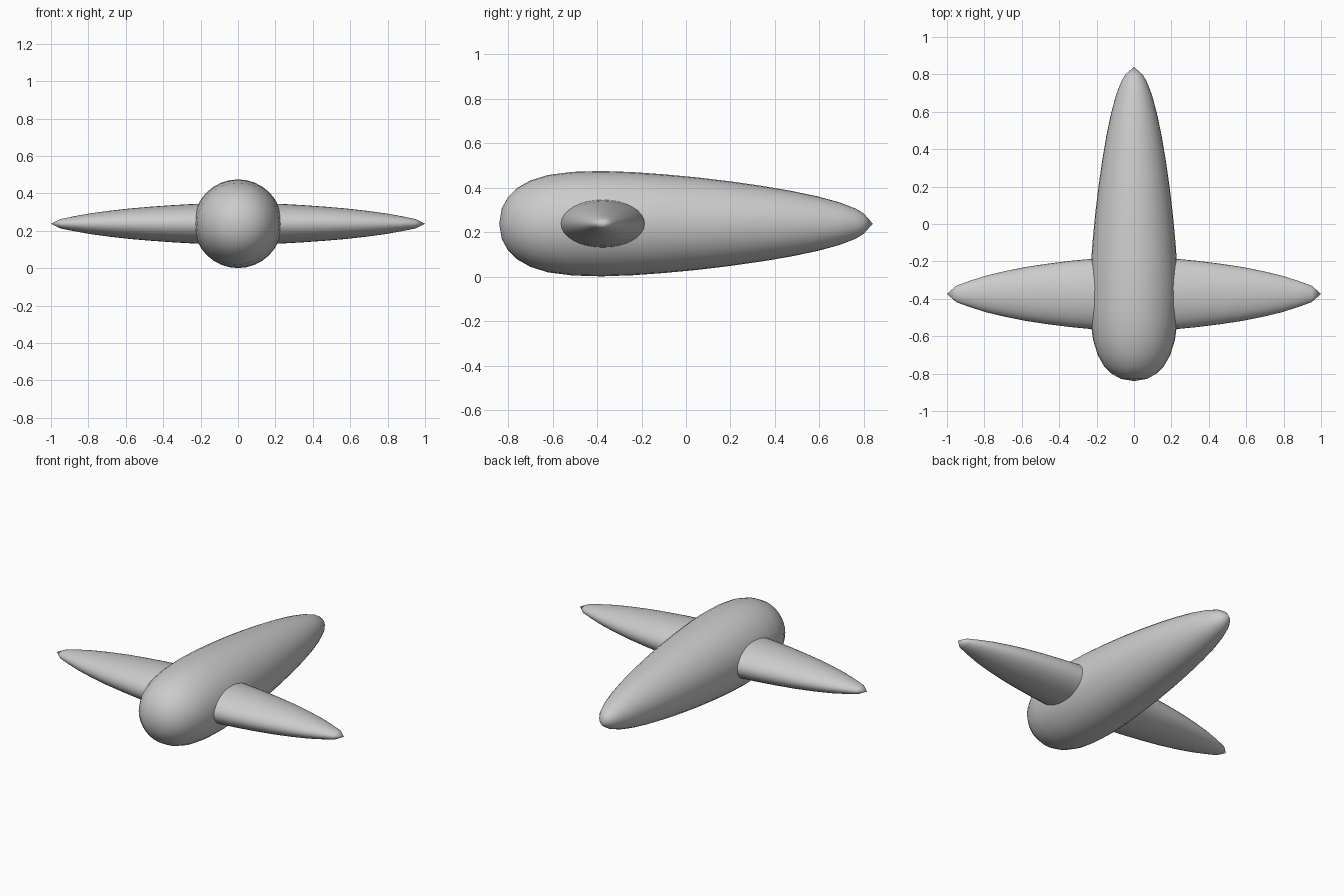
import bpy, bmesh, math

if "Cube" in bpy.data.objects:
    bpy.data.objects.remove(bpy.data.objects["Cube"])

CENTRE_Z = 0.238
SIDES = 32


def lathe(name, profile, place):
    """Skin rings (distance, radius); place(d, u, v) gives the final position."""
    bm = bmesh.new()
    rings = []
    for d, r in profile:
        if r == 0:
            rings.append([bm.verts.new(place(d, 0, 0))])
        else:
            rings.append([bm.verts.new(place(d, r * math.cos(2 * math.pi * i / SIDES),
                                             r * math.sin(2 * math.pi * i / SIDES)))
                          for i in range(SIDES)])
    for a, b in zip(rings, rings[1:]):
        for i in range(SIDES):
            j = (i + 1) % SIDES
            if len(a) == 1:
                bm.faces.new((a[0], b[i], b[j]))
            elif len(b) == 1:
                bm.faces.new((a[i], b[0], a[j]))
            else:
                bm.faces.new((a[i], b[i], b[j], a[j]))
    bmesh.ops.recalc_face_normals(bm, faces=bm.faces)
    for f in bm.faces:
        f.smooth = True
    mesh = bpy.data.meshes.new(name)
    bm.to_mesh(mesh)
    bm.free()
    obj = bpy.data.objects.new(name, mesh)
    bpy.context.collection.objects.link(obj)
    return obj


# Fuselage: blunt nose at -y, long taper to a pointed tail at +y
fuselage = [(-0.84, 0), (-0.828, 0.07), (-0.80, 0.12), (-0.76, 0.16), (-0.70, 0.194),
            (-0.62, 0.219), (-0.51, 0.233), (-0.38, 0.237), (-0.24, 0.232), (-0.10, 0.222),
            (0.05, 0.208), (0.20, 0.190), (0.34, 0.170), (0.47, 0.148), (0.59, 0.123),
            (0.69, 0.096), (0.765, 0.067), (0.80, 0.045), (0.84, 0)]
lathe("fuselage", fuselage, lambda d, u, v: (u, d, CENTRE_Z + v))

# Wings: one flattened spindle running through the fuselage, mirrored about x = 0
half = [(0.11, 0.195), (0.22, 0.1885), (0.34, 0.177), (0.46, 0.162), (0.58, 0.144),
        (0.69, 0.122), (0.79, 0.098), (0.875, 0.071), (0.95, 0.044), (1.0, 0)]
wing = [(-x, r) for x, r in reversed(half)] + [(0, 0.199)] + half
lathe("wings", wing, lambda d, u, v: (d, -0.374 + u, CENTRE_Z + 0.565 * v))
